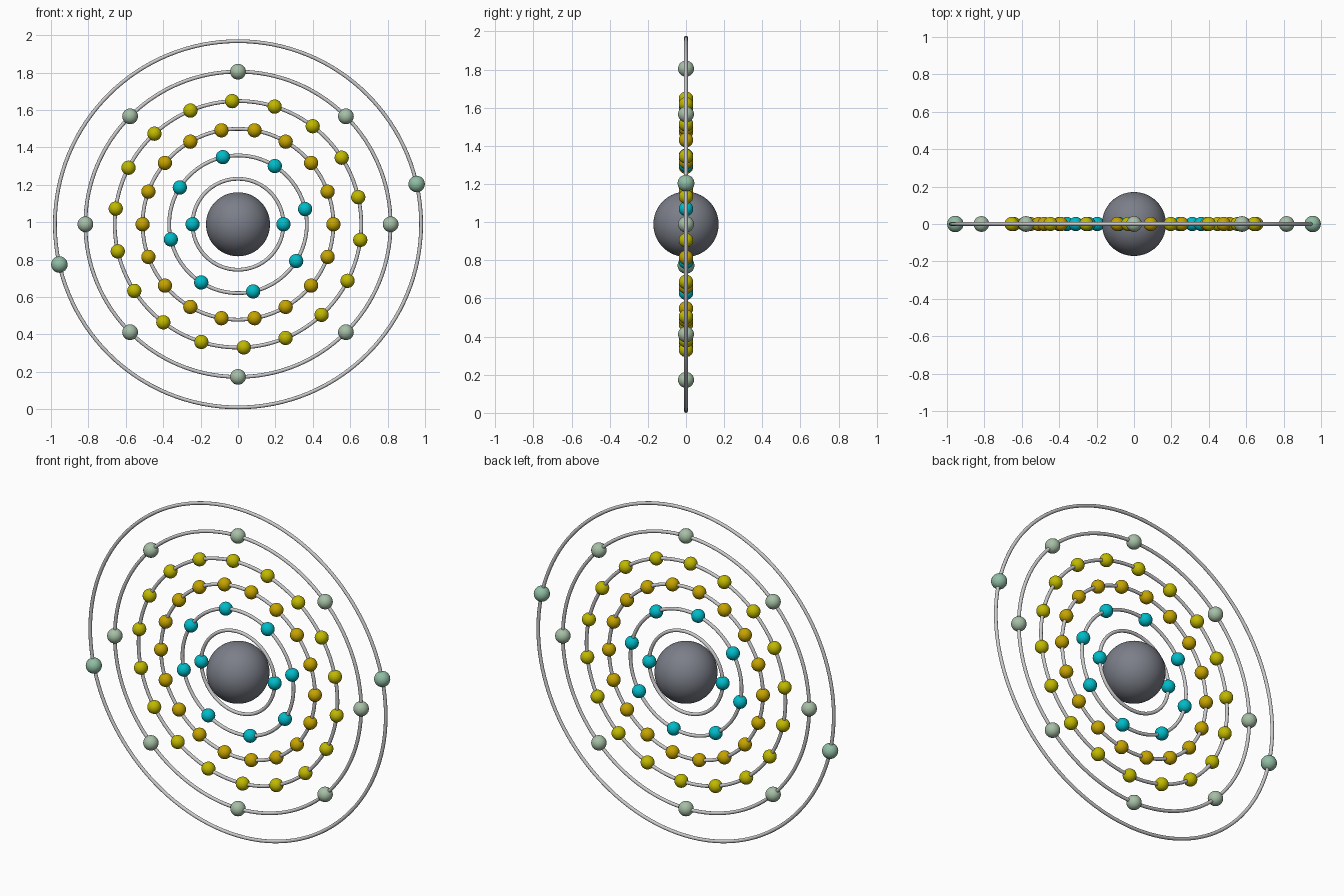
import bpy
from math import sin, cos, radians

if "Cube" in bpy.data.objects:
    bpy.data.objects.remove(bpy.data.objects["Cube"])

CENTRE_Z = 0.989
TUBE = 0.01


def material(name, rgb):
    m = bpy.data.materials.new(name)
    m.diffuse_color = (*rgb, 1.0)
    m.use_nodes = True
    m.node_tree.nodes["Principled BSDF"].inputs["Base Color"].default_value = m.diffuse_color
    return m


def ball(name, x, z, radius, mat, segments=32):
    bpy.ops.mesh.primitive_uv_sphere_add(segments=segments, ring_count=segments // 2,
                                         radius=radius, location=(x, 0, z))
    ob = bpy.context.object
    ob.name = name
    ob.data.materials.append(mat)
    bpy.ops.object.shade_smooth()
    return ob


def orbit(name, radius):
    bpy.ops.mesh.primitive_torus_add(major_radius=radius, minor_radius=TUBE,
                                     major_segments=128, minor_segments=12,
                                     location=(0, 0, CENTRE_Z),
                                     rotation=(radians(90), 0, 0))
    bpy.context.object.name = name
    bpy.ops.object.shade_smooth()


slate = material("slate", (0.20, 0.21, 0.25))
cyan = material("cyan", (0.0, 0.50, 0.58))
gold = material("gold", (0.56, 0.37, 0.0))
yellow = material("yellow", (0.53, 0.48, 0.0))
sage = material("sage", (0.38, 0.52, 0.38))
mint = material("mint", (0.28, 0.51, 0.37))

# Central nucleus
ball("nucleus", 0, CENTRE_Z, 0.171, slate, 64)

# Orbits: radius, number of balls, start angle, ball radius, colour
shells = [
    (0.243, 2, 0.0, 0.038, cyan),
    (0.368, 8, 12.7, 0.038, cyan),
    (0.510, 18, 0.0, 0.038, gold),
    (0.659, 18, 12.7, 0.038, yellow),
    (0.816, 8, 0.0, 0.042, sage),
    (0.979, 2, 12.7, 0.044, mint),
]

for i, (radius, count, start, size, mat) in enumerate(shells, 1):
    orbit(f"orbit_ring_{i}", radius)
    # Electrons evenly spaced on the ring, sharing one mesh
    first = None
    for k in range(count):
        a = radians(start + 360 * k / count)
        x, z = radius * cos(a), CENTRE_Z + radius * sin(a)
        if first is None:
            first = ball(f"electron_{i}_1", x, z, size, mat)
        else:
            ob = first.copy()
            ob.name = f"electron_{i}_{k + 1}"
            ob.location = (x, 0, z)
            bpy.context.collection.objects.link(ob)
